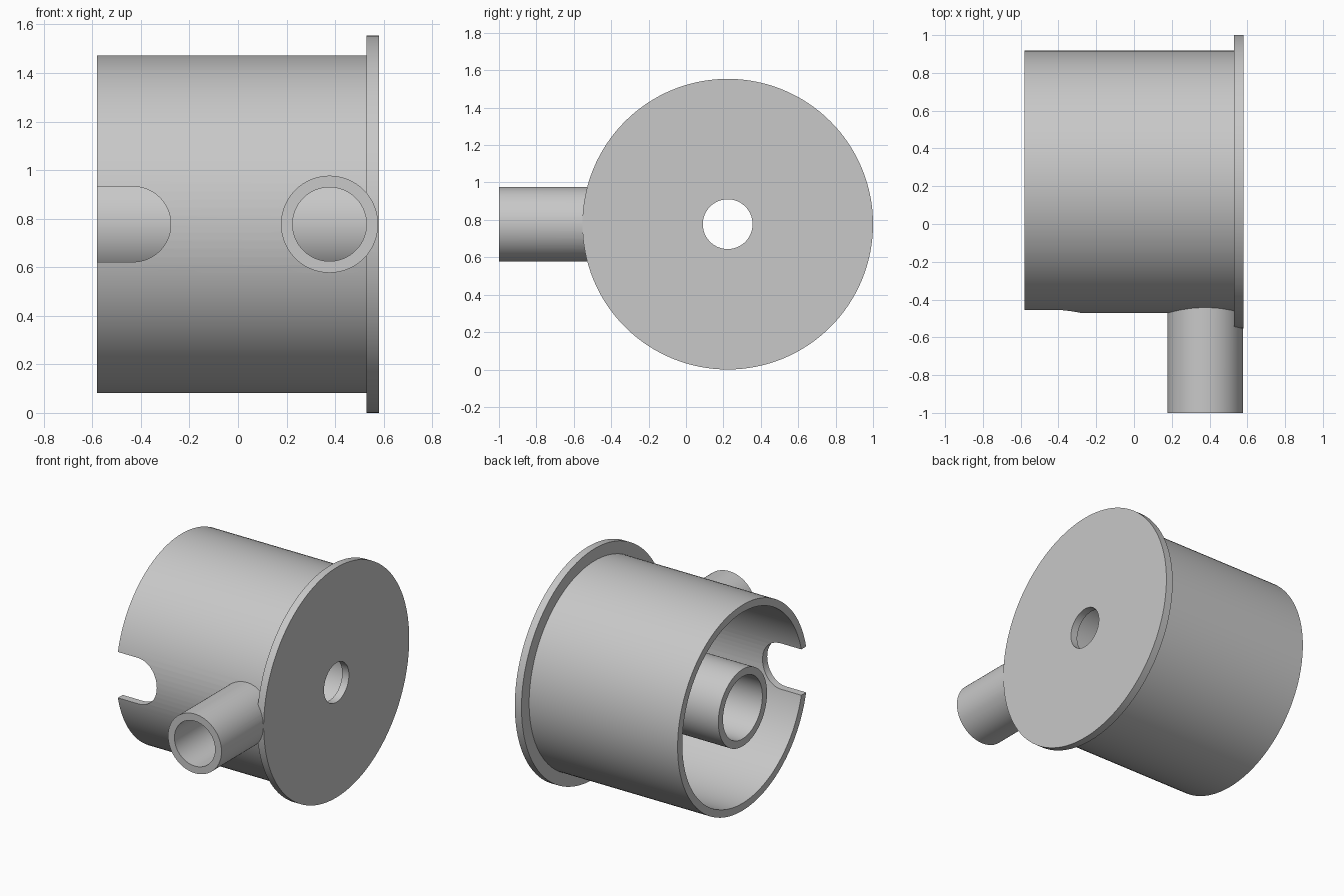
import bpy, bmesh, math
from mathutils import Matrix, Vector

cube = bpy.data.objects.get("Cube")
if cube:
    bpy.data.objects.remove(cube, do_unlink=True)

CY, CZ = 0.223, 0.777      # main axis, running along x
PIPE_X = 0.377             # side pipe axis, running along y
SEG = 128

grey = bpy.data.materials.new("plain grey")
grey.use_nodes = True
colour = (0.58, 0.58, 0.58, 1)
grey.diffuse_color = colour
grey.node_tree.nodes["Principled BSDF"].inputs["Base Color"].default_value = colour


def finish(name, bm):
    bmesh.ops.recalc_face_normals(bm, faces=bm.faces)
    mesh = bpy.data.meshes.new(name)
    bm.to_mesh(mesh)
    bm.free()
    mesh.materials.append(grey)
    obj = bpy.data.objects.new(name, mesh)
    bpy.context.collection.objects.link(obj)
    return obj


def lathe(name, profile):
    """Revolve a closed (x, radius) section around the main axis."""
    bm = bmesh.new()
    rings = []
    for i in range(SEG):
        a = 2 * math.pi * i / SEG
        rings.append([bm.verts.new((x, CY + r * math.cos(a), CZ + r * math.sin(a)))
                      for x, r in profile])
    n = len(profile)
    for i in range(SEG):
        p, q = rings[i], rings[(i + 1) % SEG]
        for j in range(n):
            k = (j + 1) % n
            bm.faces.new((p[j], p[k], q[k], q[j]))
    return finish(name, bm)


def prism_y(name, outline, y0, y1):
    """Extrude an (x, z) outline along y."""
    bm = bmesh.new()
    face = bm.faces.new([bm.verts.new((x, y0, z)) for x, z in outline])
    grown = bmesh.ops.extrude_face_region(bm, geom=[face])["geom"]
    moved = [v for v in grown if isinstance(v, bmesh.types.BMVert)]
    bmesh.ops.translate(bm, verts=moved, vec=(0, y1 - y0, 0))
    return finish(name, bm)


def arc(cx, r, start, end, steps):
    return [(cx + r * math.cos(start + (end - start) * i / steps),
             CZ + r * math.sin(start + (end - start) * i / steps))
            for i in range(steps + 1)]


def combine(target, tool, operation):
    tool.hide_render = True
    mod = target.modifiers.new(operation.title(), 'BOOLEAN')
    mod.operation, mod.object, mod.solver = operation, tool, 'EXACT'
    bpy.ops.object.select_all(action='DESELECT')
    bpy.context.view_layer.objects.active = target
    target.select_set(True)
    bpy.ops.object.modifier_apply(modifier=mod.name)
    bpy.data.objects.remove(tool, do_unlink=True)


# Flanged cup with a hollow centre post and a small hole in its floor
FLOOR, BACK, RIM = 0.53, 0.58, -0.58
housing = lathe("flanged_housing", [
    (BACK, 0.133), (BACK, 0.777), (FLOOR, 0.777), (FLOOR, 0.695),
    (RIM, 0.695), (RIM, 0.645), (FLOOR, 0.645), (FLOOR, 0.26),
    (RIM, 0.26), (RIM, 0.21), (FLOOR, 0.21), (FLOOR, 0.133)])

# Side pipe, then its bore through the cup wall
full = 2 * math.pi
pipe = prism_y("side_pipe", arc(PIPE_X, 0.2, 0, full, 96)[:-1], -1.0, -0.43)
combine(housing, pipe, 'UNION')
bore = prism_y("pipe_bore", arc(PIPE_X, 0.152, 0, full, 96)[:-1], -1.1, -0.2)
combine(housing, bore, 'DIFFERENCE')

# Round-ended slot in the open rim
slot = arc(-0.432, 0.155, -math.pi / 2, math.pi / 2, 48)
slot += [(-0.7, CZ + 0.155), (-0.7, CZ - 0.155)]
combine(housing, prism_y("rim_slot", slot, -0.7, -0.2), 'DIFFERENCE')

# Smooth curved walls, crisp edges
bpy.ops.object.select_all(action='DESELECT')
bpy.context.view_layer.objects.active = housing
housing.select_set(True)
bpy.ops.object.shade_smooth_by_angle(angle=math.radians(30))
